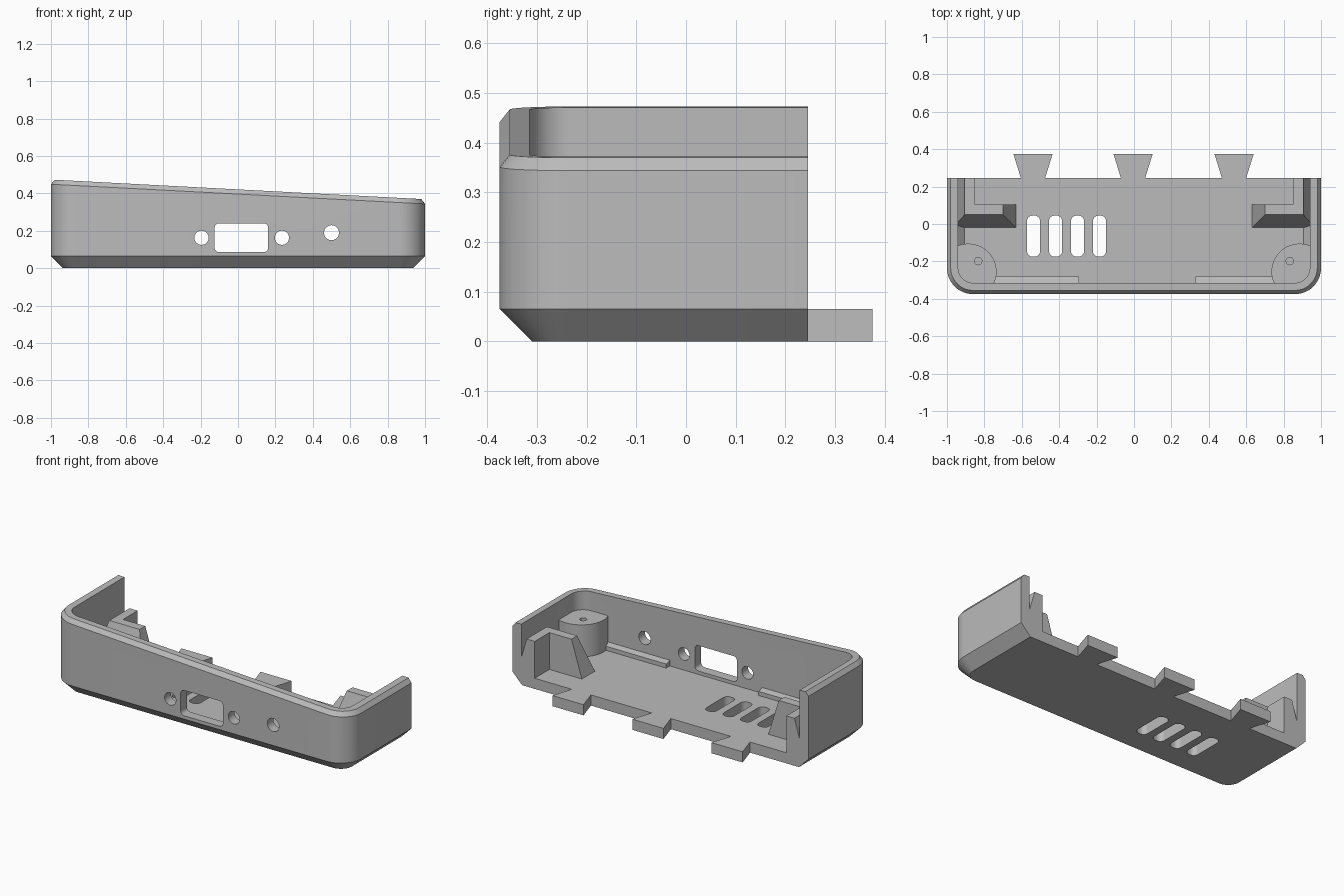
import bpy, bmesh, math
from mathutils import Vector

if "Cube" in bpy.data.objects:
    bpy.data.objects.remove(bpy.data.objects["Cube"])

grey = bpy.data.materials.new("plain grey")
grey.diffuse_color = (0.5, 0.5, 0.5, 1)
grey.use_nodes = True
grey.node_tree.nodes["Principled BSDF"].inputs["Base Color"].default_value = grey.diffuse_color
BACK, FRONT, FLOOR, WALL = 0.246, -0.375, 0.065, 0.06


def finish(name, bm, smooth=False):
    bmesh.ops.recalc_face_normals(bm, faces=bm.faces)
    me = bpy.data.meshes.new(name)
    bm.to_mesh(me)
    bm.free()
    ob = bpy.data.objects.new(name, me)
    bpy.context.collection.objects.link(ob)
    me.materials.append(grey)
    if smooth:
        bpy.context.view_layer.objects.active = ob
        ob.select_set(True)
        bpy.ops.object.shade_smooth_by_angle(angle=math.radians(25))
        ob.select_set(False)
    return ob


def prism(bm, pts, axis, a, b):
    """Extrude a 2D outline along an axis from a to b."""
    def place(p, t):
        return {"x": (t, p[0], p[1]), "y": (p[0], t, p[1]), "z": (p[0], p[1], t)}[axis]
    lo = [bm.verts.new(place(p, a)) for p in pts]
    hi = [bm.verts.new(place(p, b)) for p in pts]
    bm.faces.new(lo)
    bm.faces.new(hi)
    for i in range(len(pts)):
        j = (i + 1) % len(pts)
        bm.faces.new((lo[i], lo[j], hi[j], hi[i]))


def rounded(cx, cy, w, h, r, n=8):
    """Rounded rectangle outline; a circle when r is half of both sides."""
    pts = []
    for k, (sx, sy) in enumerate(((1, 1), (-1, 1), (-1, -1), (1, -1))):
        for i in range(n + 1):
            t = math.pi / 2 * (k + i / n)
            p = (cx + sx * (w / 2 - r) + r * math.cos(t), cy + sy * (h / 2 - r) + r * math.sin(t))
            if not pts or math.dist(p, pts[-1]) > 1e-5:
                pts.append(p)
    if math.dist(pts[0], pts[-1]) < 1e-5:
        pts.pop()
    return pts


def rim_z(x):
    return 0.4215 - 0.0526 * x


def u_outline(d):
    """Open U outline, inset by d, running back left, front, back right."""
    r, n = 0.14, 12
    pts = [(-1 + d, BACK)]
    for cx, start in ((-1 + r, math.pi), (1 - r, 1.5 * math.pi)):
        for i in range(n + 1):
            t = start + math.pi / 2 * i / n
            pts.append((cx + (r - d) * math.cos(t), FRONT + r + (r - d) * math.sin(t)))
    return pts + [(1 - d, BACK)]


# Shell: chamfered base, walls, sloping rim and floor
bm = bmesh.new()
levels = [(0.065, lambda x: 0), (0, lambda x: FLOOR), (0, lambda x: rim_z(x) - 0.025),
          (0.02, rim_z), (WALL, rim_z), (WALL, lambda x: FLOOR)]
rings = [[bm.verts.new((x, y, f(x))) for x, y in u_outline(d)] for d, f in levels]
for A, B in zip(rings, rings[1:]):
    for i in range(len(A) - 1):
        bm.faces.new((A[i], A[i + 1], B[i + 1], B[i]))
bm.faces.new(rings[0])
bm.faces.new(rings[-1])
bm.faces.new([r[0] for r in rings] + [r[-1] for r in reversed(rings)])
shell = finish("shell", bm, True)

# Cutter: front ports and floor vents
bm = bmesh.new()
for x, z, w, h, r in ((-0.195, 0.163, 0.076, 0.076, 0.038), (0.235, 0.163, 0.076, 0.076, 0.038),
                      (0.5, 0.19, 0.08, 0.08, 0.04), (0.018, 0.163, 0.286, 0.155, 0.025)):
    prism(bm, rounded(x, z, w, h, r), "y", -0.45, -0.25)
for i in range(4):
    prism(bm, rounded(-0.537 + 0.1175 * i, -0.065, 0.07, 0.22, 0.03), "z", -0.05, 0.12)
ports = finish("port_cutter", bm)

# Corner screw posts, trimmed to sit inside the walls
bm, holes = bmesh.new(), bmesh.new()
for s in (-1, 1):
    pts = []
    for i in range(64):
        t = 2 * math.pi * i / 64
        x, y = 0.885 + 0.15 * math.cos(t), -0.255 + 0.15 * math.sin(t)
        if x < 0.945 and y > -0.315:
            pts.append((s * x, y))
        elif x >= 0.945 and y <= -0.315 and (s * 0.945, -0.315) not in pts:
            pts.append((s * 0.945, -0.315))
        else:
            p = (s * min(x, 0.945), max(y, -0.315))
            if p not in pts:
                pts.append(p)
    prism(bm, pts, "z", FLOOR - 0.02, 0.26)
    prism(holes, rounded(s * 0.833, -0.198, 0.04, 0.04, 0.02), "z", 0.1, 0.3)
posts = finish("screw_posts", bm, True)
screw_holes = finish("screw_hole_cutter", holes)

for target, cutter in ((shell, ports), (posts, screw_holes)):
    mod = target.modifiers.new("cut", "BOOLEAN")
    mod.operation, mod.solver, mod.object = "DIFFERENCE", "EXACT", cutter
    cutter.hide_render = True
    cutter.hide_set(True)

# Dovetail tabs along the back edge
bm = bmesh.new()
for x in (-0.54, -0.005, 0.535):
    prism(bm, [(x - 0.065, BACK), (x + 0.065, BACK), (x + 0.105, 0.375), (x - 0.105, 0.375)],
          "z", 0, FLOOR)
finish("dovetail_tabs", bm)

# Side brackets: tapered cross plate and a ledge with a V groove against the wall
TOP, GROOVE = 0.29, 0.17
bm = bmesh.new()
for s in (-1, 1):
    low = [(0.63, -0.02), (0.94, -0.02), (0.94, 0.105), (0.63, 0.105)]
    high = [(0.70, 0.05), (0.905, 0.05), (0.905, 0.105), (0.70, 0.105)]
    mid = [(0.94, 0.012), (0.94, 0.105)]
    L = [bm.verts.new((s * x, y, FLOOR)) for x, y in low]
    H = [bm.verts.new((s * x, y, TOP)) for x, y in high]
    M = [bm.verts.new((s * x, y, GROOVE)) for x, y in mid]
    for f in ((L[0], L[1], L[2], L[3]), (H[0], H[1], H[2], H[3]), (L[0], L[3], H[3], H[0]),
              (L[0], L[1], M[0], H[1], H[0]), (L[1], L[2], M[1], M[0]),
              (M[0], M[1], H[2], H[1]), (L[3], L[2], M[1], H[2], H[3])):
        bm.faces.new(f)
    prism(bm, [(s * 0.85, FLOOR), (s * 0.94, FLOOR), (s * 0.94, GROOVE),
               (s * 0.905, TOP), (s * 0.85, TOP)], "y", 0.105, BACK)
finish("side_brackets", bm)

# Small fillets between side walls and floor
bm = bmesh.new()
for s in (-1, 1):
    prism(bm, [(s * 0.94, FLOOR), (s * 0.905, FLOOR), (s * 0.94, 0.1)], "y", -0.12, 0.0)
finish("wall_fillets", bm)

# Low ledges along the front wall
bm = bmesh.new()
for a, b in ((-0.76, -0.295), (0.33, 0.76)):
    prism(bm, [(-0.315, FLOOR), (-0.28, FLOOR), (-0.28, 0.09), (-0.315, 0.1)], "x", a, b)
finish("front_ledges", bm)
